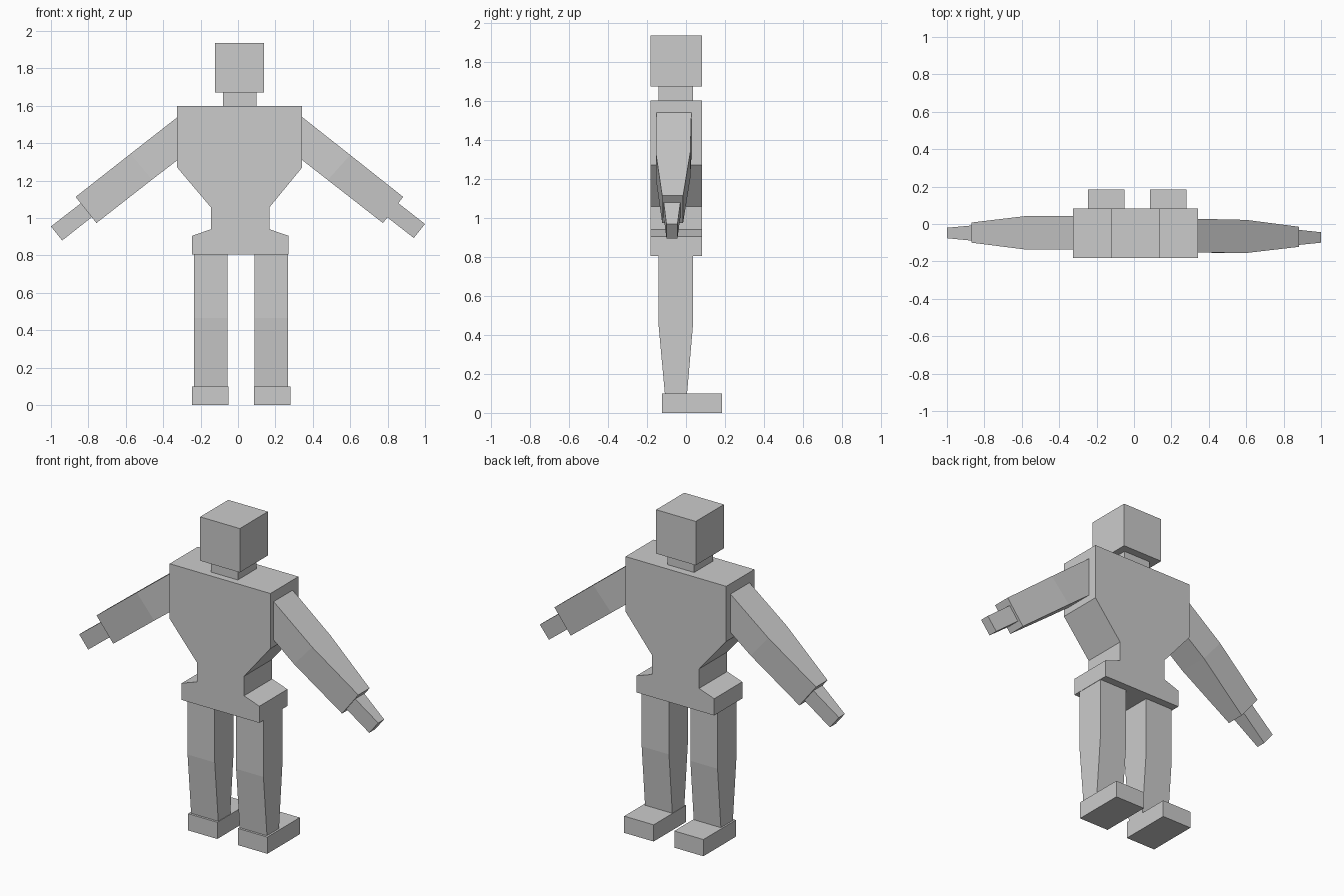
import bpy, bmesh

if "Cube" in bpy.data.objects:
    bpy.data.objects.remove(bpy.data.objects["Cube"])


def finish(name, bm):
    bmesh.ops.recalc_face_normals(bm, faces=bm.faces)
    mesh = bpy.data.meshes.new(name)
    bm.to_mesh(mesh)
    bm.free()
    obj = bpy.data.objects.new(name, mesh)
    bpy.context.collection.objects.link(obj)


def loft(name, rings):
    """Skin a chain of same-sized corner rings and cap both ends."""
    bm = bmesh.new()
    rows = [[bm.verts.new(p) for p in ring] for ring in rings]
    n = len(rows[0])
    for a, b in zip(rows, rows[1:]):
        for i in range(n):
            j = (i + 1) % n
            bm.faces.new((a[i], a[j], b[j], b[i]))
    bm.faces.new(rows[0])
    bm.faces.new(rows[-1])
    finish(name, bm)


def level(x0, x1, y0, y1, z):
    return [(x0, y0, z), (x1, y0, z), (x1, y1, z), (x0, y1, z)]


def slanted(top, bottom, y0, y1):
    """Limb cross-section running between two (x, z) points."""
    return [(top[0], y0, top[1]), (top[0], y1, top[1]),
            (bottom[0], y1, bottom[1]), (bottom[0], y0, bottom[1])]


# Head and neck
loft("head", [level(-0.123, 0.14, -0.183, 0.083, z) for z in (1.672, 1.935)])
loft("neck", [level(-0.08, 0.098, -0.142, 0.037, z) for z in (1.59, 1.68)])

# Torso: chest, waist and hips as one front profile
profile = [(-0.245, 0.343 - 0.073, 0.805), (-0.245, 0.27, 0.905), (-0.145, 0.168, 0.94),
           (-0.145, 0.168, 1.057), (-0.325, 0.343, 1.27), (-0.325, 0.343, 1.60)]
loft("torso", [level(x0, x1, -0.183, 0.083, z) for x0, x1, z in profile])

# Legs and feet
for side, leg, foot in (("left", (-0.235, -0.055), (-0.245, -0.052)),
                        ("right", (0.087, 0.268), (0.085, 0.28))):
    loft(side + "_leg", [level(*leg, -0.142, 0.037, 0.81),
                         level(*leg, -0.142, 0.037, 0.465),
                         level(*leg, -0.108, 0.005, 0.095)])
    loft(side + "_foot", [level(*foot, -0.122, 0.185, z) for z in (0, 0.10)])

# Arms and hands
loft("right_arm", [slanted((0.33, 1.55), (0.33, 1.32), -0.152, 0.028),
                   slanted((0.60, 1.337), (0.48, 1.203), -0.155, 0.022),
                   slanted((0.883, 1.113), (0.775, 0.973), -0.122, -0.015)])
loft("right_hand", [slanted((0.85, 1.085), (0.79, 1.01), -0.115, -0.028),
                    slanted((1.0, 0.968), (0.94, 0.893), -0.10, -0.044)])
loft("left_arm", [slanted((-0.31, 1.55), (-0.31, 1.32), -0.137, 0.043),
                  slanted((-0.575, 1.343), (-0.46, 1.205), -0.137, 0.043),
                  slanted((-0.868, 1.113), (-0.757, 0.973), -0.10, 0.008)])
loft("left_hand", [slanted((-0.835, 1.083), (-0.775, 1.01), -0.092, -0.005),
                   slanted((-1.0, 0.955), (-0.94, 0.88), -0.076, -0.02)])
